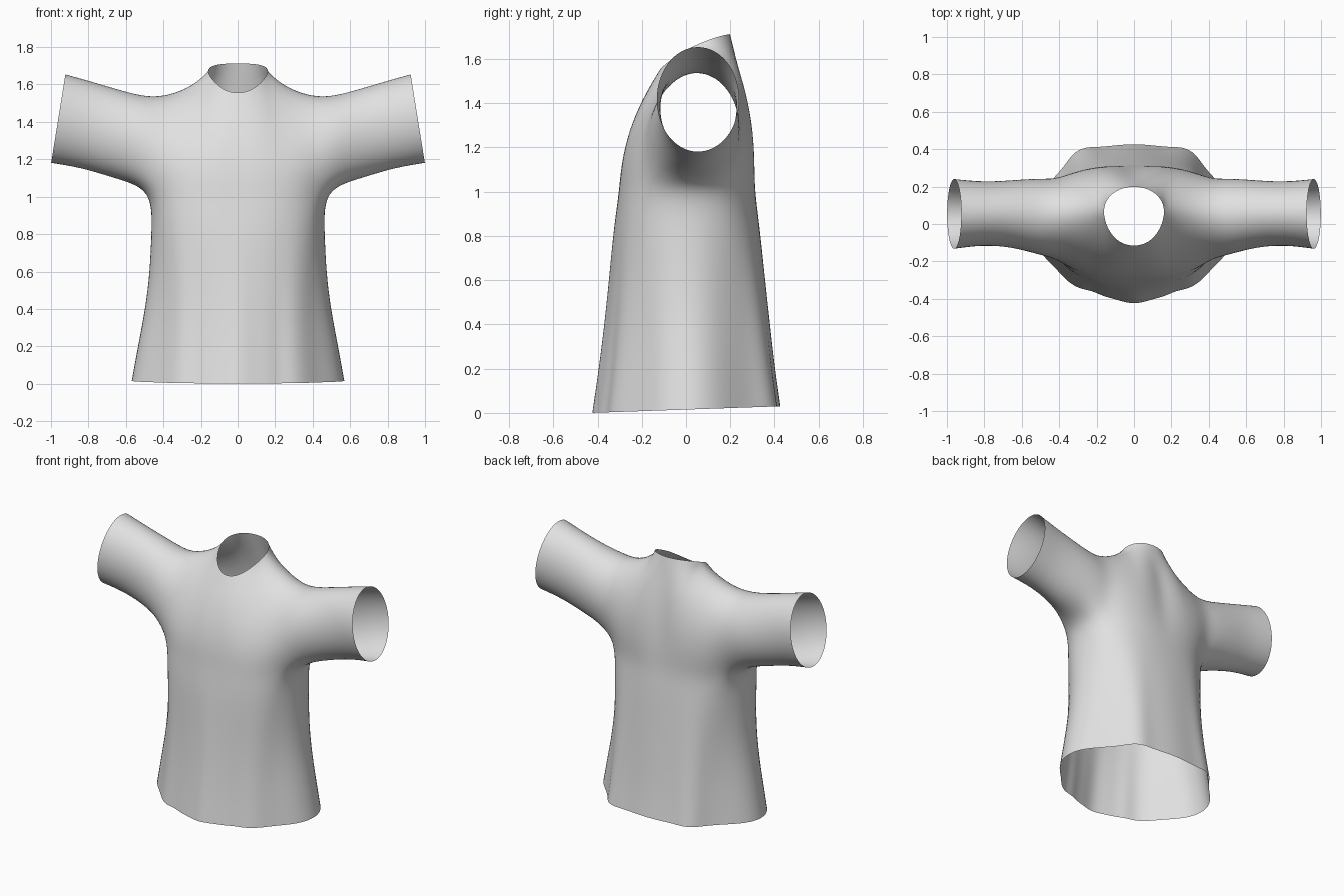
import bpy, bmesh, math
from mathutils import Vector

if "Cube" in bpy.data.objects:
    bpy.data.objects.remove(bpy.data.objects["Cube"])

bm = bmesh.new()


def patch(rows):
    """Quad sheet through rows of points; seams are welded later."""
    vs = [[bm.verts.new(p) for p in row] for row in rows]
    for a, b in zip(vs, vs[1:]):
        for i in range(len(a) - 1):
            bm.faces.new((a[i], a[i + 1], b[i + 1], b[i]))


def lerp(a, b, t):
    return a + (b - a) * t


def bezier(a, b, c, d, n=6):
    return [a * (1 - t) ** 3 + b * 3 * t * (1 - t) ** 2 + c * 3 * t * t * (1 - t) + d * t ** 3
            for t in (i / n for i in range(n + 1))]


# Torso: height, half width, front depth, back depth, share of the wavy hem shape
torso = [(0, .582, .433, .428, 1), (.2, .547, .402, .403, .9), (.4, .505, .375, .380, .7),
         (.6, .478, .352, .358, .45), (.8, .468, .332, .337, .2), (.92, .463, .315, .322, .05),
         (1.0, .465, .304, .312, 0)]
angles = [10 * i for i in range(7)] + [75, 90, 105] + [120 + 10 * i for i in range(7)]
# Folded hem outline, front middle round to back middle
hem = [(0, -.43), (.09, -.402), (.17, -.382), (.225, -.353), (.30, -.343), (.368, -.295),
       (.435, -.215), (.54, -.12), (.582, .01), (.545, .13), (.44, .235), (.372, .31),
       (.33, .378), (.265, .415), (.19, .412), (.09, .424), (0, .43)]


def torso_ring(z, w, front, back, wave):
    ring = []
    for a, h in zip(angles, hem):
        r = math.radians(a)
        s, c = math.sin(r), -math.cos(r)
        k = (abs(s) ** 2.5 + abs(c) ** 2.5) ** -.4        # boxy oval
        x = lerp(s * k, h[0] / .582, wave) * w
        y = lerp(c * k, h[1] / .43, wave)
        y *= front if y < 0 else back
        lift = .03 * (y + .43) / .86 if z == 0 else 0     # hem rises to the back
        ring.append(Vector((x, y, z + lift)))
    return ring


rings = [torso_ring(*t) for t in torso]
for i, (x, z) in zip((7, 8, 9), ((.462, 1.03), (.485, 1.04), (.462, 1.03))):
    rings[-1][i].x, rings[-1][i].z = x, z                # underarm
patch(rings)
armpit = rings[-1]

# Neckline and shoulder line, from the middle out to the armhole
shoulder = [(.168, .07, 1.675), (.235, .07, 1.622), (.32, .065, 1.575), (.42, .055, 1.547)]
neck_front = [(0, -.123, 1.548), (.085, -.10, 1.572), (.145, -.025, 1.63)]
neck_back = [(0, .203, 1.712), (.08, .19, 1.712), (.145, .14, 1.70)]

# Chest and upper back: one curve per column from armpit level to the shoulder
chest, upper_back = [], []
for j in range(7):
    t, u = j / 6, min(1, j / 3)
    a, s = armpit[j], Vector((neck_front + shoulder)[j])
    chest.append(bezier(a, a + Vector((0, lerp(.01, -.10, t), .25)),
                        s + Vector((0, lerp(-.08, -.17, t), lerp(-.13, 0, t))), s))
    a, s = armpit[16 - j], Vector((neck_back + shoulder)[j])
    upper_back.append(bezier(a, a + Vector((0, lerp(-.01, .16, t), .25)),
                             s + Vector((0, lerp(.04, .17, u), lerp(-.2, -.02, u))), s))
patch(chest)
patch(upper_back)

# Sleeve: top x, bottom x, top z, bottom z, front y, back y
sleeve = [(.50, .545, 1.545, 1.055, -.175, .26), (.62, .68, 1.572, 1.10, -.128, .238),
          (.77, .84, 1.617, 1.15, -.115, .228), (.922, 1.0, 1.66, 1.175, -.137, .245)]
armhole = chest[6][::-1] + armpit[7:11] + upper_back[6][1:]
rows = [armhole]
n = len(armhole) - 1
for xt, xb, zt, zb, yf, yb in sleeve:
    row = []
    for i in range(n + 1):
        r = 2 * math.pi * i / n
        c = math.cos(r)
        row.append(Vector((lerp(xb, xt, (c + 1) / 2),
                           (yf + yb) / 2 - (yb - yf) / 2 * math.sin(r),
                           (zt + zb) / 2 + (zt - zb) / 2 * c)))
    rows.append(row)
patch(rows)

# Weld the seams into one open cloth surface and relax the shoulder area
bmesh.ops.remove_doubles(bm, verts=bm.verts, dist=.0005)
relax = [v for v in bm.verts if not v.is_boundary and v.co.z > .95 and v.co.x < .6]
for _ in range(2):
    bmesh.ops.smooth_vert(bm, verts=relax, factor=.4,
                          use_axis_x=True, use_axis_y=True, use_axis_z=True)
bmesh.ops.recalc_face_normals(bm, faces=bm.faces)
for v in bm.verts:
    if abs(v.co.x) < .001:
        v.co.x = 0
front_face = min(bm.faces, key=lambda f: f.calc_center_median().y)
if front_face.normal.y > 0:
    bmesh.ops.reverse_faces(bm, faces=bm.faces)
mesh = bpy.data.meshes.new("shirt")
bm.to_mesh(mesh)
bm.free()
shirt = bpy.data.objects.new("shirt", mesh)
bpy.context.collection.objects.link(shirt)

# Mirror to the other side and round the cloth
mirror = shirt.modifiers.new("mirror", 'MIRROR')
mirror.use_clip = True
mirror.merge_threshold = .001
smooth = shirt.modifiers.new("rounding", 'SUBSURF')
smooth.levels = smooth.render_levels = 2
for p in mesh.polygons:
    p.use_smooth = True

cloth = bpy.data.materials.new("light grey cloth")
cloth.diffuse_color = (.75, .75, .75, 1)
cloth.use_nodes = True
cloth.node_tree.nodes["Principled BSDF"].inputs["Base Color"].default_value = cloth.diffuse_color
mesh.materials.append(cloth)
